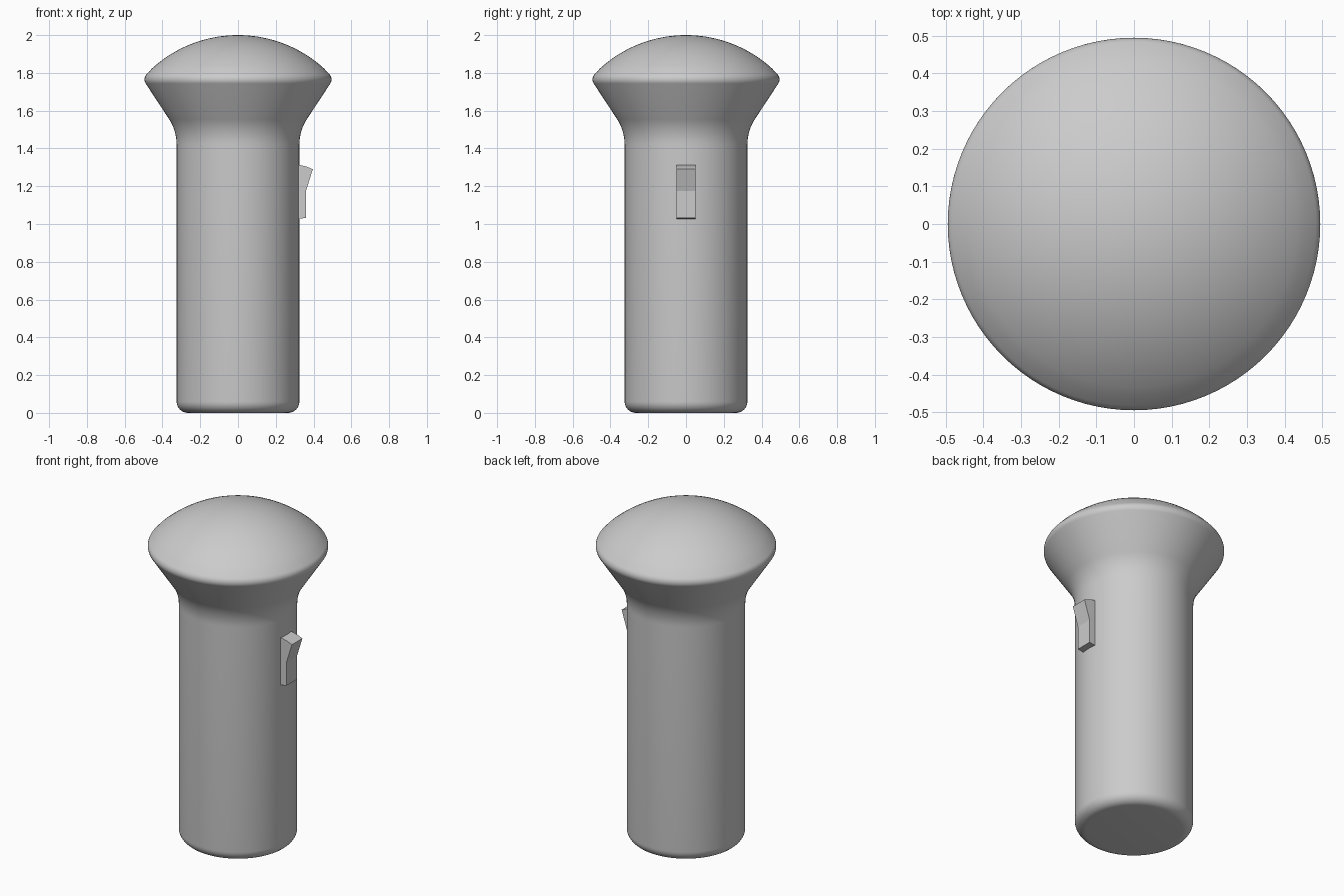
import bpy
import bmesh
import math

if "Cube" in bpy.data.objects:
    bpy.data.objects.remove(bpy.data.objects["Cube"])


def add_object(name, bm):
    bmesh.ops.recalc_face_normals(bm, faces=bm.faces)
    mesh = bpy.data.meshes.new(name)
    bm.to_mesh(mesh)
    bm.free()
    obj = bpy.data.objects.new(name, mesh)
    bpy.context.collection.objects.link(obj)
    return obj


def arc(cx, cz, r, start, end, steps):
    angles = [math.radians(start + (end - start) * i / steps) for i in range(steps + 1)]
    return [(cx + r * math.cos(a), cz + r * math.sin(a)) for a in angles]


def lathe(name, profile, sides=96):
    bm = bmesh.new()
    verts = [bm.verts.new((x, 0, z)) for x, z in profile]
    edges = [bm.edges.new(pair) for pair in zip(verts, verts[1:])]
    bmesh.ops.spin(bm, geom=verts + edges, cent=(0, 0, 0), axis=(0, 0, 1),
                   angle=math.tau, steps=sides, use_merge=True)
    bmesh.ops.remove_doubles(bm, verts=bm.verts, dist=1e-5)
    obj = add_object(name, bm)
    bpy.ops.object.select_all(action='DESELECT')
    obj.select_set(True)
    bpy.context.view_layer.objects.active = obj
    bpy.ops.object.shade_smooth_by_angle(angle=math.radians(40))
    return obj


# Torch shell: rounded base, barrel, flared head, soft rim and domed lens
base = [(0, 0)] + arc(0.265, 0.06, 0.06, -90, 0, 8)
flare = arc(0.575, 1.42, 0.25, 180, 148, 8)
rim = arc(0.455, 1.765, 0.04, -32, 45, 8)
dome_r = 0.676
dome = arc(0, 2 - dome_r, dome_r, 45.5, 90, 20)
dome[-1] = (0, 2)
lathe("torch_body", base + flare + rim + dome[1:])

# Rocker switch: kinked side profile extruded across the barrel
switch_profile = [(0.29, 1.025), (0.328, 1.028), (0.36, 1.033), (0.36, 1.175),
                  (0.396, 1.29), (0.365, 1.303), (0.328, 1.312), (0.29, 1.315)]
bm = bmesh.new()
side = bm.faces.new([bm.verts.new((x, -0.05, z)) for x, z in switch_profile])
new = bmesh.ops.extrude_face_region(bm, geom=[side])["geom"]
bmesh.ops.translate(bm, vec=(0, 0.1, 0),
                    verts=[g for g in new if isinstance(g, bmesh.types.BMVert)])
add_object("switch", bm)
